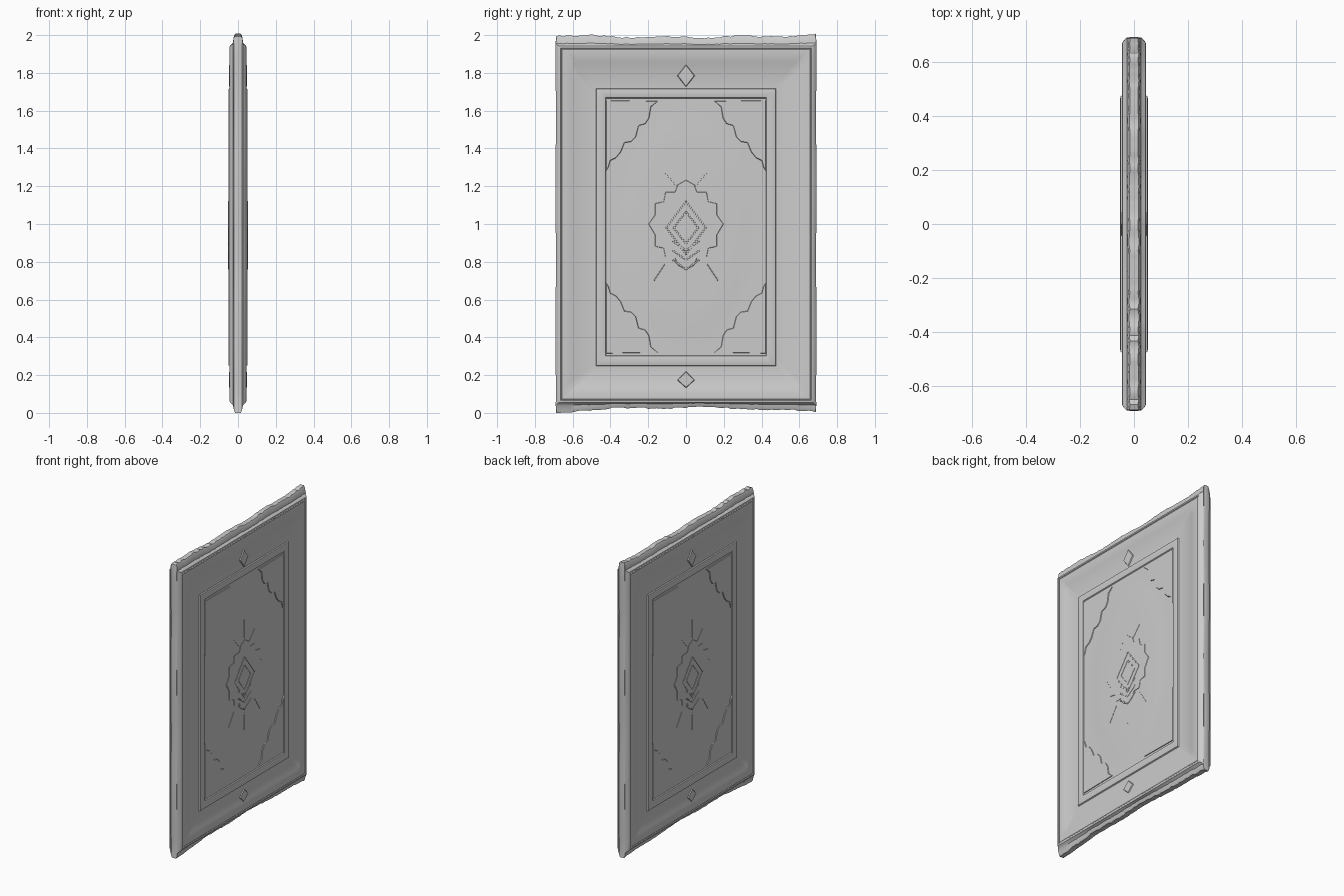
import bpy, bmesh, math, random

if "Cube" in bpy.data.objects:
    bpy.data.objects.remove(bpy.data.objects["Cube"])

random.seed(4)
NY, NZ = 70, 40          # loop points along horizontal and vertical sides
CZ = 0.985               # centre height of the pattern


def finish(name, bm, angle=30):
    bmesh.ops.recalc_face_normals(bm, faces=bm.faces)
    me = bpy.data.meshes.new(name)
    bm.to_mesh(me)
    bm.free()
    ob = bpy.data.objects.new(name, me)
    bpy.context.collection.objects.link(ob)
    bpy.ops.object.select_all(action='DESELECT')
    ob.select_set(True)
    bpy.context.view_layer.objects.active = ob
    bpy.ops.object.shade_smooth_by_angle(angle=math.radians(angle))
    return ob


# Unit square perimeter shared by every ring of the rug
square = [(-1 + 2 * i / NY, -1) for i in range(NY)]
square += [(1, -1 + 2 * i / NZ) for i in range(NZ)]
square += [(1 - 2 * i / NY, 1) for i in range(NY)]
square += [(-1, 1 - 2 * i / NZ) for i in range(NZ)]
jitter = [random.uniform(-1, 1) for _ in square]


def rect(hy, z0, z1, x, ragged=0.0):
    pts = []
    for (u, v), j in zip(square, jitter):
        y, z = hy * u, z0 + (z1 - z0) * (v + 1) / 2
        px = x
        if ragged:
            if v == -1:
                z += ragged * (0.024 * (1 - u * u) + 0.004 * j + 0.004 * math.sin(9 * u))
            elif v == 1:
                z -= ragged * (0.010 * (1 - u * u) + 0.004 * j + 0.004 * math.sin(11 * u))
            else:
                y += ragged * 0.003 * math.sin(8 * v) * u
            if abs(v) == 1:
                px += 0.002 * ragged * j
        pts.append((px, y, z))
    return pts


def oval(a, b, x):
    pts = []
    for u, v in square:
        n = math.hypot(u, v)
        pts.append((x, a * u / n, CZ + b * v / n))
    return pts


# Woven body: ragged edge, binding, borders, raised frame, domed oval field
side = [
    rect(0.688, 0.004, 2.000, 0.016, 1),
    rect(0.686, 0.016, 1.990, 0.022, 0.9),
    rect(0.690, 0.040, 1.957, 0.026, 0.4),
    rect(0.682, 0.048, 1.950, 0.034, 0.2),
    rect(0.672, 0.056, 1.943, 0.043),
    rect(0.664, 0.066, 1.932, 0.045),
    rect(0.660, 0.070, 1.928, 0.041),
    rect(0.656, 0.074, 1.924, 0.044),
    rect(0.603, 0.132, 1.859, 0.045),
    rect(0.597, 0.138, 1.853, 0.042),
    rect(0.476, 0.248, 1.718, 0.042),
    rect(0.473, 0.252, 1.715, 0.049),
    rect(0.466, 0.259, 1.708, 0.051),
    rect(0.435, 0.294, 1.677, 0.051),
    rect(0.427, 0.301, 1.669, 0.049),
    rect(0.424, 0.305, 1.665, 0.043),
    oval(0.375, 0.64, 0.043),
    oval(0.340, 0.59, 0.044),
    oval(0.300, 0.53, 0.0465),
    oval(0.250, 0.45, 0.048),
    oval(0.150, 0.28, 0.0487),
    oval(0.050, 0.09, 0.049),
]
rings = [[(-x, y, z) for x, y, z in r] for r in reversed(side)] + side
bm = bmesh.new()
loops = [[bm.verts.new(p) for p in r] for r in rings]
n = len(square)
for a, b in zip(loops, loops[1:]):
    for i in range(n):
        k = (i + 1) % n
        bm.faces.new((a[i], a[k], b[k], b[i]))
bm.faces.new(loops[0])
bm.faces.new(loops[-1])
finish("rug_body", bm, 35)


def relief(name, outlines, base, top, inset=0.004):
    """Thin raised shapes on both faces, given as (y, z) outlines."""
    bm = bmesh.new()
    for pts in outlines:
        for s in (1, -1):
            f = bm.faces.new([bm.verts.new((s * base, y, z)) for y, z in pts])
            f.normal_update()
            if f.normal.x * s < 0:
                f.normal_flip()
            bmesh.ops.inset_individual(bm, faces=[f], thickness=inset, depth=top - base)
    return finish(name, bm, 25)


def diamond(w, h, z):
    return [(w, z), (0, z + h), (-w, z), (0, z - h)]


def bar(p, q, w=0.004):
    dy, dz = q[0] - p[0], q[1] - p[1]
    m = w / math.hypot(dy, dz)
    ny, nz = -dz * m, dy * m
    return [(p[0] + ny, p[1] + nz), (q[0] + ny, q[1] + nz),
            (q[0] - ny, q[1] - nz), (p[0] - ny, p[1] - nz)]


# Scalloped corner pieces
wave = [(0.15, 1.65), (0.185, 1.62), (0.195, 1.56), (0.215, 1.53), (0.25, 1.52),
        (0.265, 1.46), (0.29, 1.435), (0.325, 1.43), (0.345, 1.38), (0.37, 1.35),
        (0.40, 1.335), (0.41, 1.30), (0.423, 1.28)]
corner = wave + [(0.423, 1.655)]
corners = [[(sy * y, CZ + sz * (z - CZ)) for y, z in corner]
           for sy in (1, -1) for sz in (1, -1)]
relief("corner_pieces", corners, 0.0425, 0.0475, 0.003)

# Small border diamonds
relief("border_diamonds", [diamond(0.047, 0.06, 1.785), diamond(0.047, 0.045, 0.175)],
       0.0415, 0.048, 0.005)

# Stepped central medallion with nested diamonds and chevrons
quarter = [(0.20, 1.0), (0.165, 1.05), (0.165, 1.11), (0.12, 1.12), (0.11, 1.17),
           (0.06, 1.17), (0.045, 1.21), (0.0, 1.235)]
mirror = [(-y, z) for y, z in reversed(quarter[:-1])]
upper = quarter + mirror
medallion = upper + [(y, 1.97 - z + 0.02) for y, z in reversed(upper[1:-1])]
relief("medallion", [medallion], 0.047, 0.0505)
bars = []
for w, h in ((0.105, 0.14), (0.065, 0.085)):
    d = diamond(w, h, 0.98)
    bars += [bar(d[i], d[(i + 1) % 4]) for i in range(4)]
for z in (0.86, 0.81, 0.76):
    bars += [bar((s * 0.07, z + 0.05), (0, z)) for s in (1, -1)]
relief("medallion_lines", bars, 0.050, 0.052, 0.0015)

# Fine stems above and below the medallion
stems = [bar((0, 1.24), (0, 1.37), 0.003), bar((0, 0.74), (0, 0.62), 0.003)]
for s in (1, -1):
    stems += [bar((s * 0.05, 1.20), (s * 0.11, 1.27), 0.003),
              bar((s * 0.11, 0.79), (s * 0.17, 0.70), 0.003)]
relief("medallion_stems", stems, 0.047, 0.050, 0.001)
